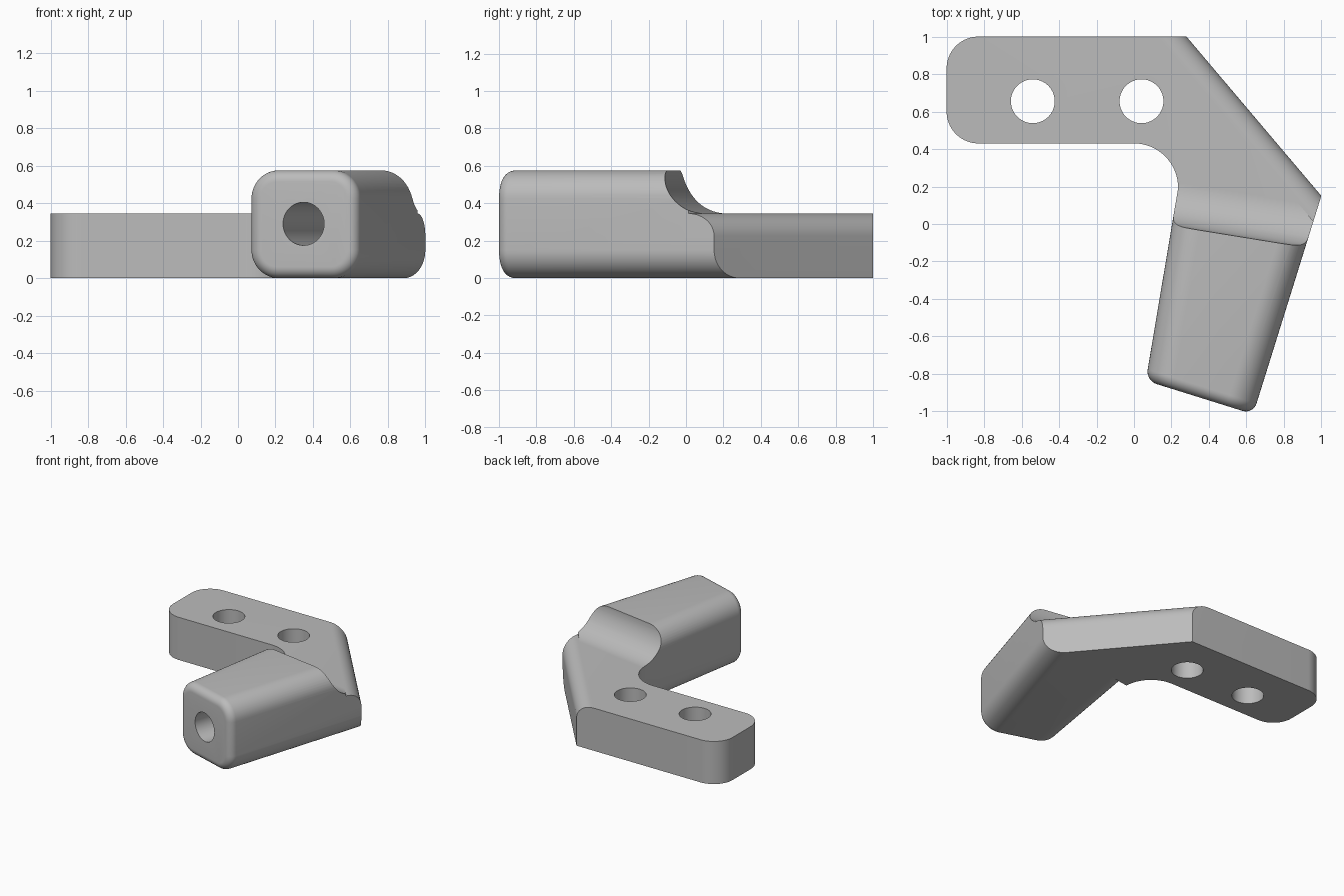
import bpy, bmesh
from math import sin, cos, pi, radians
from mathutils import Vector, Matrix

cube = bpy.data.objects.get("Cube")
if cube:
    bpy.data.objects.remove(cube, do_unlink=True)

PLATE_H, ARM_H = 0.345, 0.575

grey = bpy.data.materials.new("matte_grey")
grey.use_nodes = True
grey.diffuse_color = (0.5, 0.5, 0.5, 1)
grey.node_tree.nodes["Principled BSDF"].inputs["Base Color"].default_value = (0.5, 0.5, 0.5, 1)


def arc(cx, cy, r, start, end, steps=16):
    angles = [radians(start + (end - start) * i / steps) for i in range(steps + 1)]
    return [(cx + r * cos(a), cy + r * sin(a)) for a in angles]


def make_object(name, bm):
    bmesh.ops.recalc_face_normals(bm, faces=bm.faces)
    mesh = bpy.data.meshes.new(name)
    bm.to_mesh(mesh)
    bm.free()
    mesh.materials.append(grey)
    obj = bpy.data.objects.new(name, mesh)
    bpy.context.collection.objects.link(obj)
    return obj


def extrude(points, u, v, origin, sweep):
    """Prism from a 2D profile in the u, v plane, swept along a vector."""
    bm = bmesh.new()
    u, v, origin = Vector(u), Vector(v), Vector(origin)
    face = bm.faces.new([bm.verts.new(origin + u * a + v * b) for a, b in points])
    moved = bmesh.ops.extrude_face_region(bm, geom=[face])["geom"]
    bmesh.ops.translate(bm, vec=Vector(sweep), verts=[g for g in moved if isinstance(g, bmesh.types.BMVert)])
    return bm


def cylinder(name, center, axis, radius, depth):
    bm = bmesh.new()
    turn = Vector(axis).to_track_quat('Z', 'Y').to_matrix().to_4x4()
    bmesh.ops.create_cone(bm, cap_ends=True, segments=64, radius1=radius, radius2=radius,
                          depth=depth, matrix=Matrix.Translation(center) @ turn)
    return make_object(name, bm)


def combine(target, tool, operation):
    mod = target.modifiers.new(tool.name, 'BOOLEAN')
    mod.operation, mod.object, mod.solver = operation, tool, 'EXACT'
    bpy.context.view_layer.objects.active = target
    bpy.ops.object.modifier_apply(modifier=mod.name)
    bpy.data.objects.remove(tool, do_unlink=True)


X, Y, Z = (1, 0, 0), (0, 1, 0), (0, 0, 1)

# Mounting plate, left taller and wider so the cuts below trim it
outline = (arc(-0.83, 0.83, 0.17, 90, 180) + arc(-0.83, 0.6, 0.17, 180, 270)
           + arc(0.0, 0.195, 0.235, 90, 0, 24) + [(1.0, 0.32), (1.0, 1.0)])
bracket = make_object("angled_bracket", extrude(outline, X, Y, (0, 0, 0), (0, 0, 0.45)))

# Tapered arm with rounded long edges and a softened front end
quad = [(0.063, -0.836), (0.636, -1.015), (1.14, 0.6), (0.304, 0.6)]
bm = extrude(quad, X, Y, (0, 0, 0), (0, 0, ARM_H))
bm.normal_update()
side_edges = [e for e in bm.edges if abs(e.verts[0].co.y - e.verts[1].co.y) > 1]
bmesh.ops.bevel(bm, geom=side_edges, offset=0.15, segments=12, profile=0.5, affect='EDGES')
front = min(bm.faces, key=lambda f: f.calc_center_median().y)
bmesh.ops.bevel(bm, geom=list(front.edges), offset=0.06, segments=8, profile=0.5, affect='EDGES')
combine(bracket, make_object("arm", bm), 'UNION')

# Concave step from the arm down to the plate
along, back = Vector((0.987, -0.16, 0)), Vector((0.16, 0.987, 0))
drop = ARM_H - PLATE_H
step = [(0, 0.8)] + arc(drop, ARM_H, drop, 180, 270, 20) + [(2.5, PLATE_H), (2.5, 0.8)]
start = Vector((0.27, -0.02, 0)) - along * 3
combine(bracket, make_object("step_cutter", extrude(step, back, Z, start, along * 6)), 'DIFFERENCE')

# Diagonal back corner with a rounded top edge
run, out = Vector((0.646, -0.763, 0)), Vector((0.763, 0.646, 0))
r = 0.12
chamfer = [(0, -0.2)] + arc(-r, PLATE_H - r, r, 0, 90, 14) + [(-r, 0.8), (1.2, 0.8), (1.2, -0.2)]
start = Vector((0.28, 1.0, 0)) - run
combine(bracket, make_object("diagonal_cutter", extrude(chamfer, out, Z, start, run * 3)), 'DIFFERENCE')

# Two screw holes through the plate and one bore into the arm
for x in (-0.54, 0.04):
    combine(bracket, cylinder("screw_hole", (x, 0.655, 0.2), Z, 0.117, 1), 'DIFFERENCE')
axis = Vector((0.298, 0.955, 0))
combine(bracket, cylinder("arm_bore", Vector((0.35, -0.925, 0.29)) + axis * 0.3, axis, 0.115, 1), 'DIFFERENCE')

# Smooth rounded surfaces, sharp creases
bpy.ops.object.select_all(action='DESELECT')
bracket.select_set(True)
bpy.context.view_layer.objects.active = bracket
bpy.ops.object.shade_smooth_by_angle(angle=radians(25))
